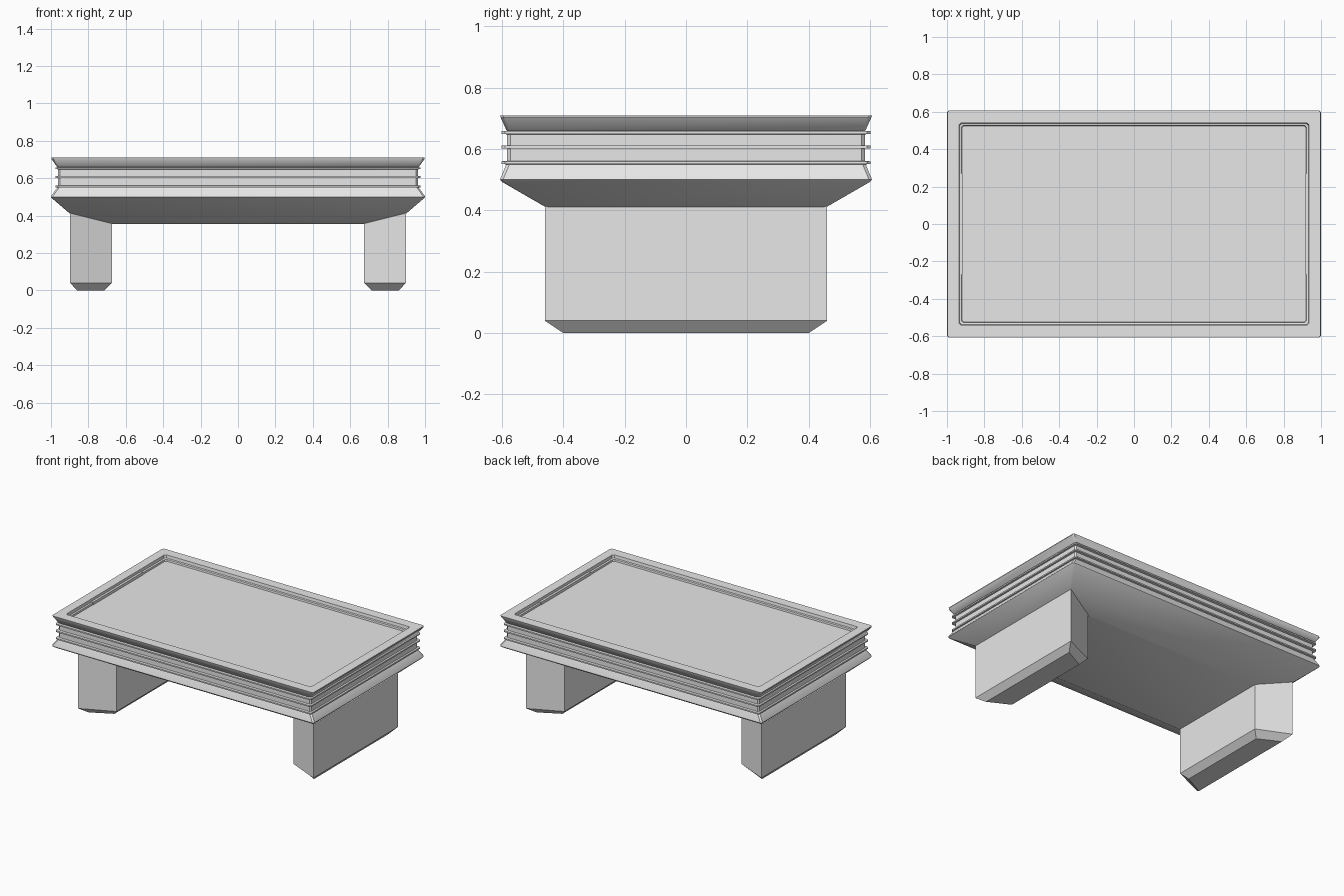
import bpy
import bmesh
import math

cube = bpy.data.objects.get("Cube")
if cube:
    bpy.data.objects.remove(cube, do_unlink=True)

grey = bpy.data.materials.new("plain_grey")
grey.use_nodes = True
grey.diffuse_color = (0.8, 0.8, 0.8, 1)
grey.node_tree.nodes["Principled BSDF"].inputs["Base Color"].default_value = (0.8, 0.8, 0.8, 1)


def loft(name, loops, smooth=True):
    """Join equal loops of points into a closed solid."""
    bm = bmesh.new()
    rings = [[bm.verts.new(p) for p in loop] for loop in loops]
    n = len(rings[0])
    for low, high in zip(rings, rings[1:]):
        for i in range(n):
            j = (i + 1) % n
            bm.faces.new((low[i], low[j], high[j], high[i]))
    bm.faces.new(rings[0][::-1])
    bm.faces.new(rings[-1])
    bmesh.ops.recalc_face_normals(bm, faces=bm.faces)
    mesh = bpy.data.meshes.new(name)
    bm.to_mesh(mesh)
    bm.free()
    mesh.materials.append(grey)
    obj = bpy.data.objects.new(name, mesh)
    bpy.context.collection.objects.link(obj)
    if smooth:
        bpy.ops.object.select_all(action="DESELECT")
        obj.select_set(True)
        bpy.context.view_layer.objects.active = obj
        bpy.ops.object.shade_smooth_by_angle(angle=math.radians(32))
    return obj


def rectangle(x, y, z, cut=0.01):
    """Rectangle of half sizes x and y with small cut corners."""
    return [(x - cut, -y, z), (x, cut - y, z), (x, y - cut, z), (x - cut, y, z),
            (cut - x, y, z), (-x, y - cut, z), (-x, cut - y, z), (cut - x, -y, z)]


# Table top: sloped underside, flared edge, three thin bands, raised rim, sunk panel
profile = [(0.67, 0.36, 0.355), (0.9, 0.46, 0.412), (0.992, 0.597, 0.491),
           (1, 0.606, 0.5), (0.998, 0.604, 0.507), (0.966, 0.586, 0.55)]
for z in (0.55, 0.601, 0.648):
    profile += [(0.963, 0.583, z), (0.975, 0.601, z + 0.001),
                (0.975, 0.601, z + 0.01), (0.963, 0.583, z + 0.011)]
profile += [(0.968, 0.586, 0.662), (0.998, 0.605, 0.704), (0.997, 0.607, 0.71),
            (0.935, 0.54, 0.71), (0.932, 0.537, 0.69),
            (0.922, 0.527, 0.687), (0.92, 0.525, 0.675)]
loft("table_top", [rectangle(*ring) for ring in profile])


# Legs: wider on the outside, tapered foot, top following the underside
def leg_loop(side, inner, outer, z_inner, z_outer):
    (xi, yi), (xo, yo) = inner, outer
    return [(side * xi, -yi, z_inner), (side * xo, -yo, z_outer),
            (side * xo, yo, z_outer), (side * xi, yi, z_inner)]


for side, label in ((1, "left"), (-1, "right")):
    inner, outer = (0.675, 0.36), (0.897, 0.46)
    loft(label + "_leg", [
        leg_loop(side, (0.715, 0.325), (0.86, 0.4), 0, 0),
        leg_loop(side, inner, outer, 0.04, 0.04),
        leg_loop(side, inner, outer, 0.36, 0.414)], smooth=False)

    # Small filler strip inside each end of the rim
    strip = [(side * x, y, 0) for x, y in
             ((0.917, -0.27), (0.934, -0.27), (0.934, 0.27), (0.917, 0.27))]
    loft(label + "_rim_strip",
         [[(x, y, z) for x, y, _ in strip] for z in (0.67, 0.694)], smooth=False)
